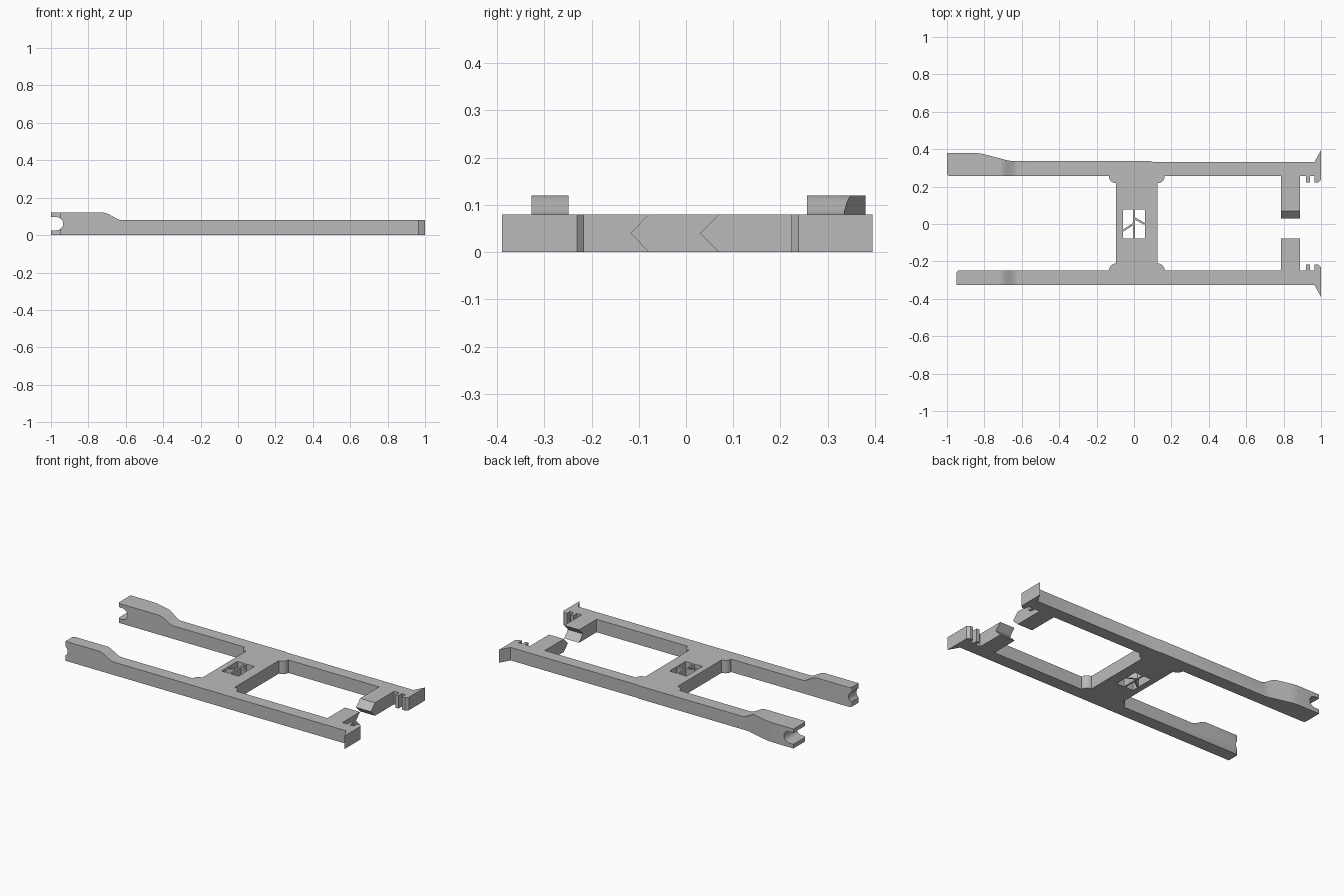
import bpy, bmesh, math
from mathutils import Vector

cube = bpy.data.objects.get("Cube")
if cube:
    bpy.data.objects.remove(cube)

grey = bpy.data.materials.new("plain grey")
grey.use_nodes = True
colour = (0.5, 0.5, 0.5, 1)
grey.diffuse_color = colour
grey.node_tree.nodes["Principled BSDF"].inputs["Base Color"].default_value = colour

HEIGHT, TALL = 0.08, 0.12


def prism(name, points, low, high, axis="Z"):
    """Extrude a flat outline between two positions along an axis."""
    place = {"Z": lambda a, b, h: (a, b, h),
             "Y": lambda a, b, h: (a, h, b),
             "X": lambda a, b, h: (h, a, b)}[axis]
    bm = bmesh.new()
    face = bm.faces.new([bm.verts.new(place(a, b, low)) for a, b in points])
    new = bmesh.ops.extrude_face_region(bm, geom=[face])["geom"]
    shift = Vector(place(0, 0, high - low))
    bmesh.ops.translate(bm, vec=shift, verts=[v for v in new if isinstance(v, bmesh.types.BMVert)])
    bmesh.ops.recalc_face_normals(bm, faces=bm.faces)
    mesh = bpy.data.meshes.new(name)
    bm.to_mesh(mesh)
    bm.free()
    mesh.materials.append(grey)
    obj = bpy.data.objects.new(name, mesh)
    bpy.context.collection.objects.link(obj)
    return obj


def cut(obj, tool, operation):
    mod = obj.modifiers.new("cut", "BOOLEAN")
    mod.operation, mod.solver, mod.object = operation, "EXACT", tool
    bpy.context.view_layer.objects.active = obj
    bpy.ops.object.modifier_apply(modifier=mod.name)
    bpy.data.objects.remove(tool)


def arc(cx, cy, r, start, end, steps=8):
    angles = [math.radians(start + (end - start) * i / steps) for i in range(steps + 1)]
    return [(cx + r * math.cos(a), cy + r * math.sin(a)) for a in angles]


def half(inner, outer, left_end):
    """Outline of one arm, from the crossbar round its outside and back."""
    tooth = inner - 0.033
    return (arc(0.126, inner, 0.038, -90, 0)
            + [(0.92, inner), (0.92, tooth), (0.94, tooth), (0.94, inner),
               (0.965, inner), (0.965, tooth), (0.985, tooth), (1, inner - 0.018),
               (1, outer + 0.063), (0.965, outer)]
            + left_end
            + arc(-0.096, inner, 0.038, 180, 270))


# Frame outline: two arms joined by a crossbar
back_end = [(0.1, 0.332), (0.09, 0.336), (-0.65, 0.336), (-0.68, 0.341), (-0.79, 0.37),
            (-0.82, 0.377), (-0.85, 0.38), (-1, 0.38)] + arc(-0.985, 0.271, 0.015, 180, 270, 4)
front_end = [(-0.95, 0.327)] + arc(-0.935, 0.264, 0.015, 180, 270, 4)
back = half(0.256, 0.332, back_end)
front = [(x, -y) for x, y in reversed(half(0.249, 0.327, front_end))]
frame = prism("frame", back + front, 0, TALL)

# Side profile: raised ends with a soft step down, and a rounded slot
step = []
for i in range(13):
    t = i / 12
    step.append((-0.72 + 0.1 * t, TALL - (TALL - HEIGHT) * t * t * (3 - 2 * t)))
slot = arc(-0.97, 0.061, 0.035, -90, 90, 16)
profile = [(-1.1, 0), (-1.1, 0.026)] + slot + [(-1.1, 0.096), (-1.1, TALL)] + step
profile += [(1.1, HEIGHT), (1.1, 0)]
cut(frame, prism("side_profile", profile, -0.5, 0.5, "Y"), "INTERSECT")

# Window through the crossbar, with thin struts
w, d = 0.058, 0.078
window = prism("window_cutter", [(-w, -d), (w, -d), (w, d), (-w, d)], -0.1, 0.2)
cut(frame, window, "DIFFERENCE")


def strut(name, x0, y0, x1, y1, t):
    side = Vector((y0 - y1, x1 - x0)).normalized() * t
    ends = [(x0, y0, 1), (x1, y1, 1), (x1, y1, -1), (x0, y0, -1)]
    prism(name, [(x + s * side.x, y + s * side.y) for x, y, s in ends], 0, HEIGHT)


strut("window_mullion", 0, -d, 0, d, 0.005)
strut("window_brace_right", -w, -0.035, 0, 0.002, 0.005)
strut("window_brace_left", 0, 0.032, w, 0, 0.005)

# Latch bars: a pointed one and a notched one facing it
for name, root, edge, tip in (("pointed_latch", 0.256, 0.07, 0.03),
                              ("notched_latch", -0.249, -0.078, -0.116)):
    section = [(root, 0), (edge, 0), (tip, HEIGHT / 2), (edge, HEIGHT), (root, HEIGHT)]
    prism(name, section, 0.785, 0.887, "X")

# Smooth the curved faces of the frame
bpy.ops.object.select_all(action="DESELECT")
frame.select_set(True)
bpy.context.view_layer.objects.active = frame
bpy.ops.object.shade_smooth_by_angle(angle=math.radians(30))
